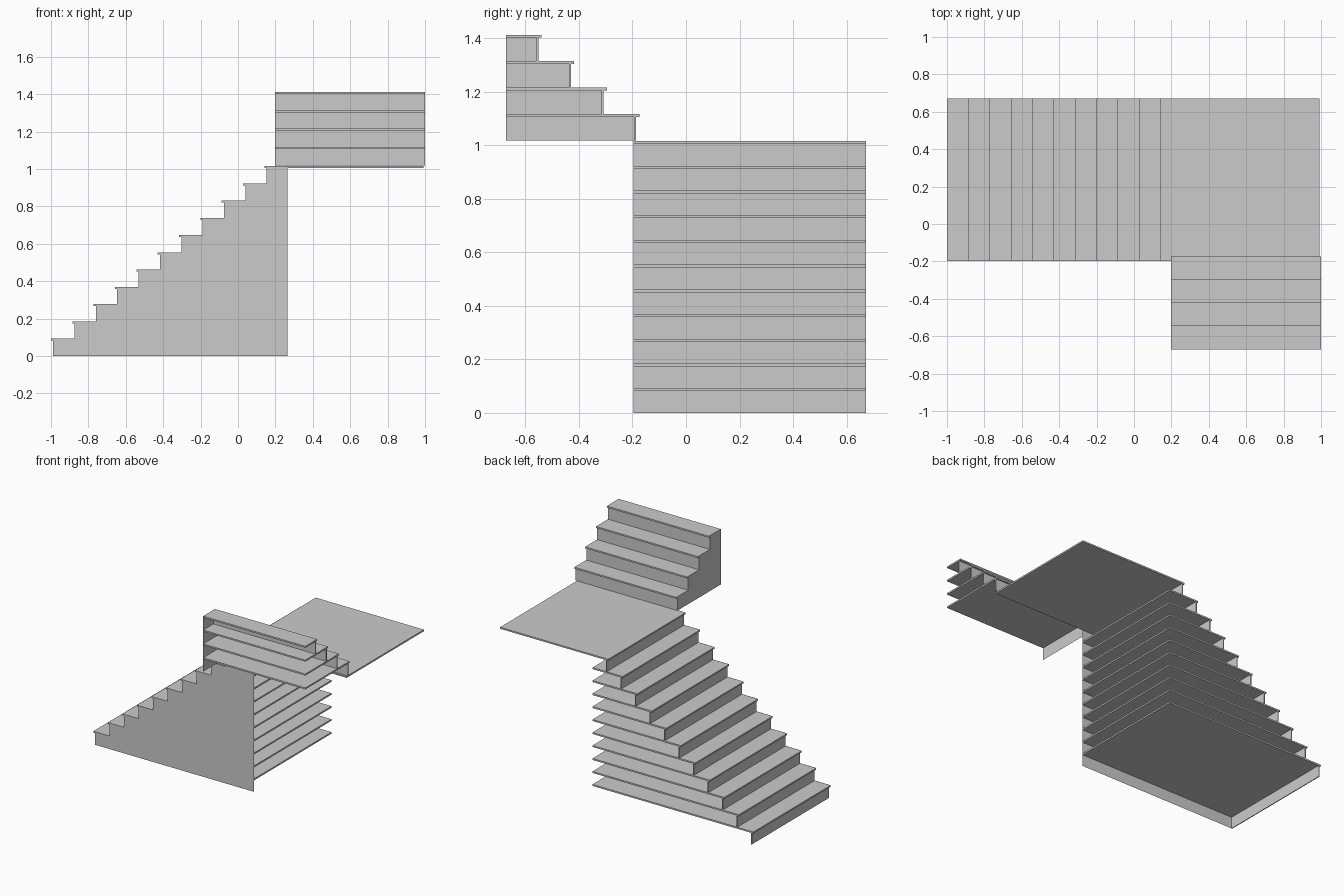
import bpy, bmesh

if "Cube" in bpy.data.objects:
    bpy.data.objects.remove(bpy.data.objects["Cube"])

T = 0.011    # tread thickness
NOSE = 0.012  # tread overhang past the riser


def box(name, lo, hi):
    bm = bmesh.new()
    bmesh.ops.create_cube(bm, size=1)
    for v in bm.verts:
        v.co = [lo[i] if v.co[i] < 0 else hi[i] for i in range(3)]
    finish(name, bm)


def sheet(name, pts):
    bm = bmesh.new()
    bm.faces.new([bm.verts.new(p) for p in pts])
    finish(name, bm)


def finish(name, bm):
    me = bpy.data.meshes.new(name)
    bm.to_mesh(me)
    bm.free()
    bpy.context.collection.objects.link(bpy.data.objects.new(name, me))


def stepped(start, run, base, rise, n, end):
    """Stair outline as (along, height) pairs."""
    pts = [(end, base)]
    for i in range(n):
        a = start + run * i
        pts += [(a, base + rise * i), (a, base + rise * (i + 1))]
    return pts + [(end, base + rise * n)]


# Lower flight, climbing toward +x; the last tread is the landing
Y0, Y1, XB = -0.197, 0.672, 0.265
N, RUN, RISE = 11, 0.1141, 0.0923
for i in range(N):
    x, z = -1 + RUN * i, RISE * (i + 1)
    last = i == N - 1
    box("landing" if last else "lower_tread", (x, Y0, z - T), (0.992 if last else XB, Y1, z))
    box("lower_riser", (x + NOSE, Y0, z - RISE), (x + NOSE + 0.006, Y1, z - T))
sheet("lower_side_panel",
      [(a, Y0 - 0.001, h) for a, h in stepped(-1 + NOSE, RUN, 0, RISE, N, XB)])

# Upper flight, climbing toward -y
X0, X1, YB = 0.198, 1.0, -0.672
BASE, RUN2, RISE2 = RISE * N + 0.003, 0.1217, 0.0985
for i in range(4):
    y, z = -0.174 - RUN2 * i, BASE + RISE2 * (i + 1)
    box("upper_tread", (X0, YB, z - T), (X1, y, z))
    box("upper_riser", (X0, y - NOSE - 0.008, z - RISE2), (X1, y - NOSE, z - T))
sheet("upper_side_panel",
      [(X0 - 0.001, -a, h) for a, h in stepped(0.174 + NOSE, RUN2, BASE, RISE2, 4, -YB)])
